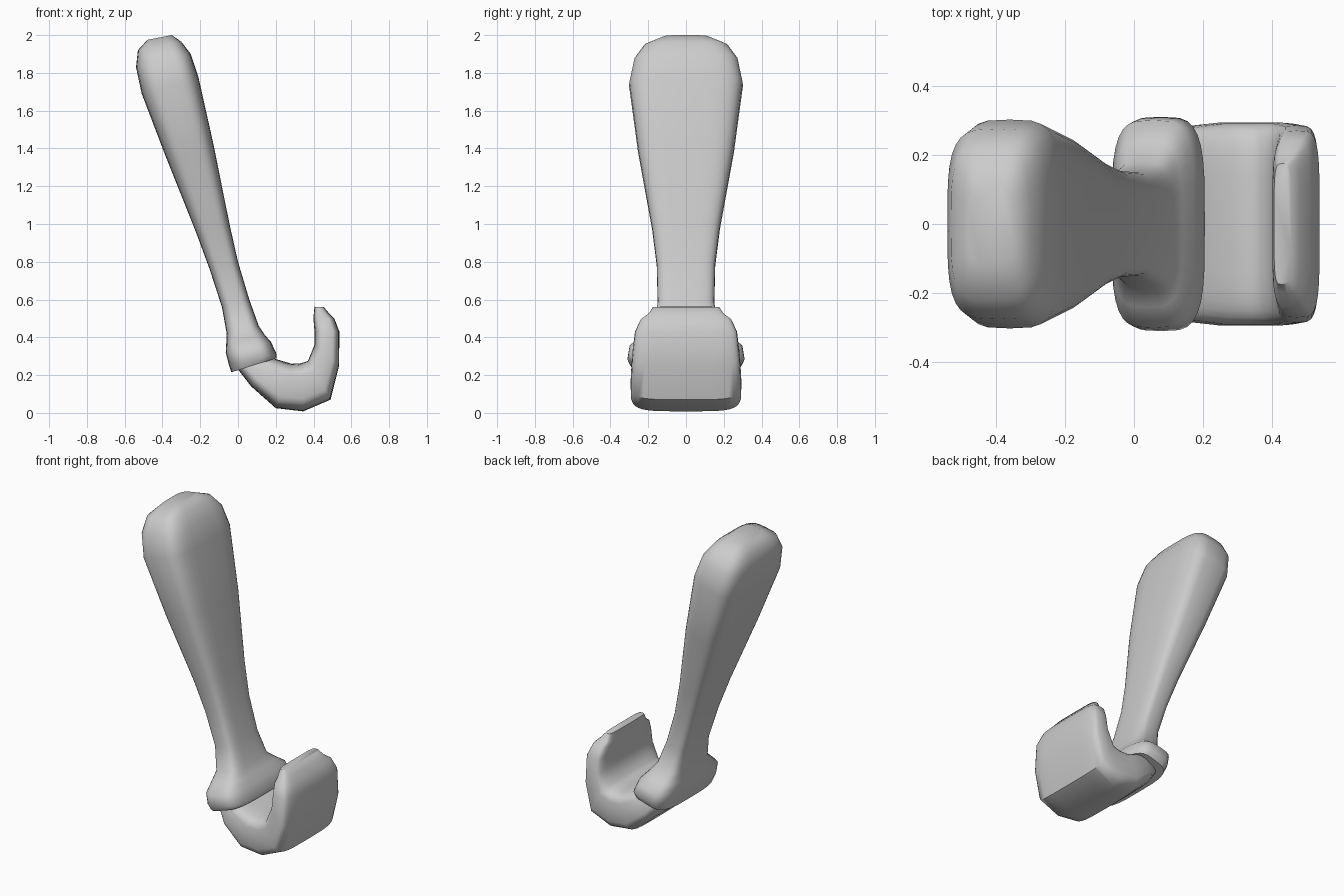
import bpy, bmesh, math
from mathutils import Vector


def loft(name, sections, power, steps=32):
    """Skin rounded-rectangle sections: (x1, z1, x2, z2, half_width)."""
    bm = bmesh.new()
    rings = []
    for x1, z1, x2, z2, w in sections:
        a, b = Vector((x1, 0, z1)), Vector((x2, 0, z2))
        mid, half = (a + b) / 2, (b - a) / 2
        ring = []
        for i in range(steps):
            t = 2 * math.pi * i / steps
            c, s = math.cos(t), math.sin(t)
            u = math.copysign(abs(c) ** (2 / power), c)
            v = math.copysign(abs(s) ** (2 / power), s)
            ring.append(bm.verts.new(mid + half * u + Vector((0, w * v, 0))))
        rings.append(ring)
    for r, q in zip(rings, rings[1:]):
        for i in range(steps):
            j = (i + 1) % steps
            bm.faces.new((r[i], r[j], q[j], q[i]))
    bm.faces.new(rings[0])
    bm.faces.new(rings[-1])
    bmesh.ops.recalc_face_normals(bm, faces=bm.faces)
    mesh = bpy.data.meshes.new(name)
    bm.to_mesh(mesh)
    bm.free()
    obj = bpy.data.objects.new(name, mesh)
    bpy.context.collection.objects.link(obj)
    bpy.ops.object.select_all(action='DESELECT')
    obj.select_set(True)
    bpy.context.view_layer.objects.active = obj
    bpy.ops.object.shade_smooth_by_angle(angle=math.radians(50))
    return obj


# Handle: flared foot, narrow neck, broad rounded top
loft("handle", [
    (-0.02, 0.22, 0.19, 0.285, 0.26),
    (-0.035, 0.215, 0.205, 0.29, 0.29),
    (-0.05, 0.26, 0.205, 0.31, 0.31),
    (-0.065, 0.32, 0.175, 0.375, 0.30),
    (-0.062, 0.37, 0.14, 0.415, 0.24),
    (-0.06, 0.42, 0.11, 0.46, 0.18),
    (-0.085, 0.56, 0.06, 0.60, 0.15),
    (-0.15, 0.76, 0.00, 0.80, 0.155),
    (-0.22, 0.95, -0.045, 1.00, 0.18),
    (-0.38, 1.35, -0.125, 1.40, 0.253),
    (-0.51, 1.69, -0.21, 1.78, 0.302),
    (-0.54, 1.83, -0.25, 1.90, 0.275),
    (-0.53, 1.92, -0.30, 1.965, 0.22),
    (-0.48, 1.975, -0.35, 2.00, 0.12),
], 3.8)

# Hook: wide curved plate, inner edge then outer edge, ending in a thin lip
loft("hook", [
    (0.12, 0.31, 0.00, 0.23, 0.23),
    (0.20, 0.285, 0.07, 0.14, 0.28),
    (0.285, 0.26, 0.20, 0.025, 0.293),
    (0.335, 0.263, 0.345, 0.008, 0.293),
    (0.37, 0.275, 0.49, 0.07, 0.293),
    (0.405, 0.36, 0.535, 0.25, 0.285),
    (0.405, 0.43, 0.537, 0.43, 0.27),
    (0.40, 0.49, 0.51, 0.50, 0.24),
    (0.40, 0.515, 0.48, 0.53, 0.20),
    (0.405, 0.562, 0.455, 0.56, 0.175),
], 4.5)
